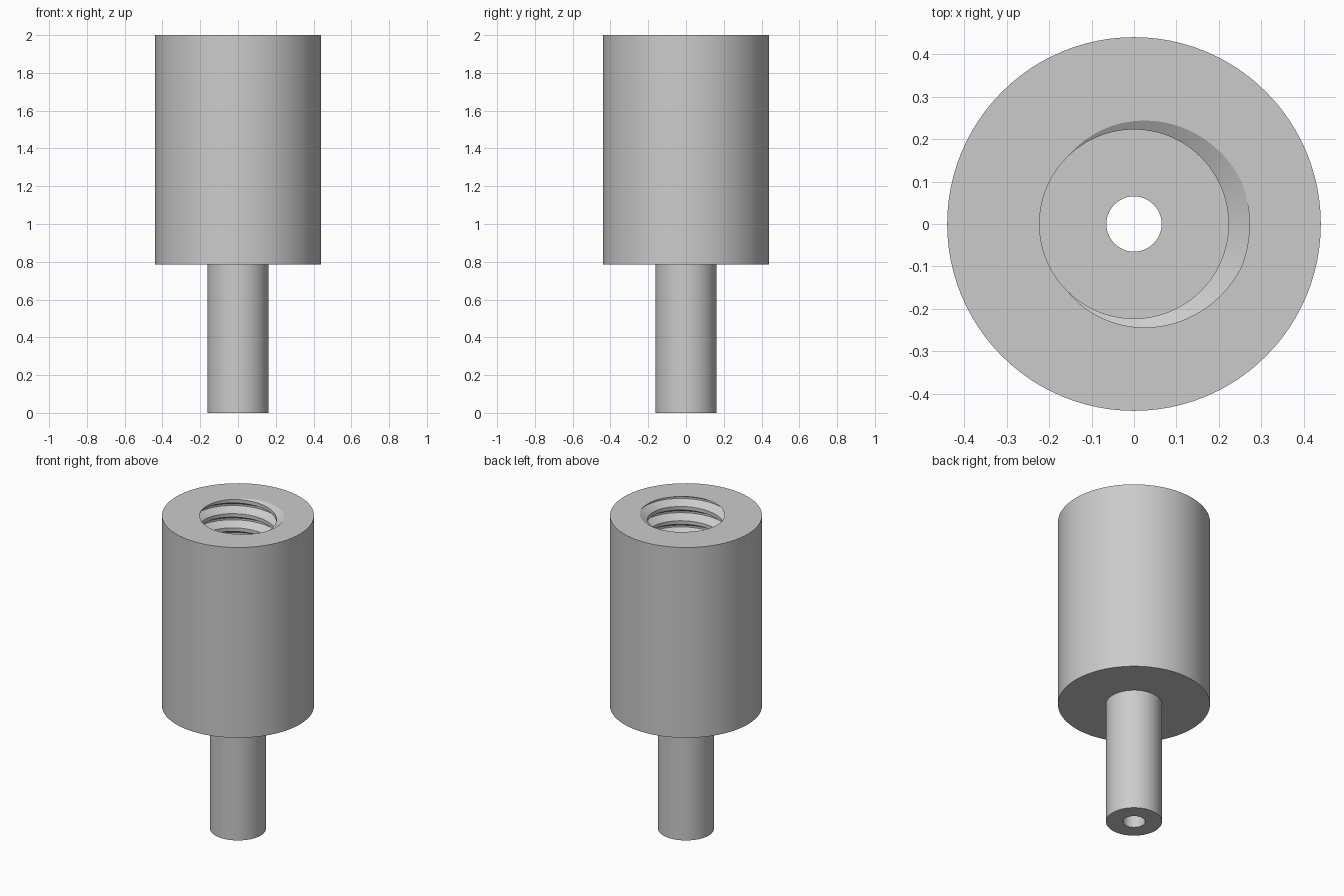
import bpy
import bmesh
import math

cube = bpy.data.objects.get("Cube")
if cube:
    bpy.data.objects.remove(cube, do_unlink=True)

TOP, SHOULDER, FLOOR = 2.0, 0.785, 0.95
BODY_R, STEM_R, HOLE_R = 0.44, 0.162, 0.065
MINOR_R, MAJOR_R, PITCH = 0.2225, 0.272, 0.0909
SEG = 96

metal = bpy.data.materials.new("grey_metal")
metal.use_nodes = True
grey = (0.6, 0.6, 0.6, 1)
metal.diffuse_color = grey
metal.node_tree.nodes["Principled BSDF"].inputs["Base Color"].default_value = grey


def point(bm, radius, step, z):
    a = math.tau * step / SEG
    return bm.verts.new((radius * math.cos(a), radius * math.sin(a), z))


def thread_surface(bm):
    """Right-handed helical groove, with flat crests joining each turn to the next."""
    profile = [(MINOR_R, -3 / 8), (MAJOR_R, -1 / 16), (MAJOR_R, 1 / 16), (MINOR_R, 3 / 8)]
    turns = math.ceil((TOP - FLOOR) / PITCH) + 2
    first, last = -turns * SEG, 2 * SEG
    rows = [[point(bm, r, i, TOP + PITCH * (i / SEG + off)) for r, off in profile]
            for i in range(first, last)]
    for i in range(len(rows) - 1):
        a, b = rows[i], rows[i + 1]
        for k in range(3):
            bm.faces.new((a[k], b[k], b[k + 1], a[k + 1]))
        if i + SEG + 1 < len(rows):
            c, d = rows[i + SEG], rows[i + SEG + 1]
            bm.faces.new((a[3], b[3], d[0], c[0]))


def trim(bm, z, direction):
    geom = bm.verts[:] + bm.edges[:] + bm.faces[:]
    bmesh.ops.bisect_plane(bm, geom=geom, plane_co=(0, 0, z), dist=1e-6,
                           plane_no=(0, 0, direction), clear_outer=True)


def outer_shell(bm):
    """Lathe from the bore floor, down the small hole, and up the outside."""
    outline = [(HOLE_R, FLOOR), (HOLE_R, 0), (STEM_R, 0), (STEM_R, SHOULDER),
               (BODY_R, SHOULDER), (BODY_R, TOP)]
    rings = [[point(bm, r, i, z) for i in range(SEG)] for r, z in outline]
    for lower, upper in zip(rings, rings[1:]):
        for i in range(SEG):
            j = (i + 1) % SEG
            bm.faces.new((lower[i], lower[j], upper[j], upper[i]))


def cap(bm, z):
    """Close the flat ring between the thread and the shell."""
    rim = [e for e in bm.edges if e.is_boundary
           and all(abs(v.co.z - z) < 1e-4 for v in e.verts)]
    bmesh.ops.triangle_fill(bm, edges=rim, use_beauty=True, normal=(0, 0, 1))


bm = bmesh.new()
thread_surface(bm)
trim(bm, TOP, 1)
trim(bm, FLOOR, -1)
outer_shell(bm)
bmesh.ops.remove_doubles(bm, verts=bm.verts[:], dist=1e-5)
cap(bm, TOP)
cap(bm, FLOOR)
bmesh.ops.recalc_face_normals(bm, faces=bm.faces[:])

mesh = bpy.data.meshes.new("threaded_standoff")
bm.to_mesh(mesh)
bm.free()
mesh.materials.append(metal)
standoff = bpy.data.objects.new("threaded_standoff", mesh)
bpy.context.collection.objects.link(standoff)

bpy.ops.object.select_all(action="DESELECT")
standoff.select_set(True)
bpy.context.view_layer.objects.active = standoff
bpy.ops.object.shade_smooth_by_angle(angle=math.radians(25))
